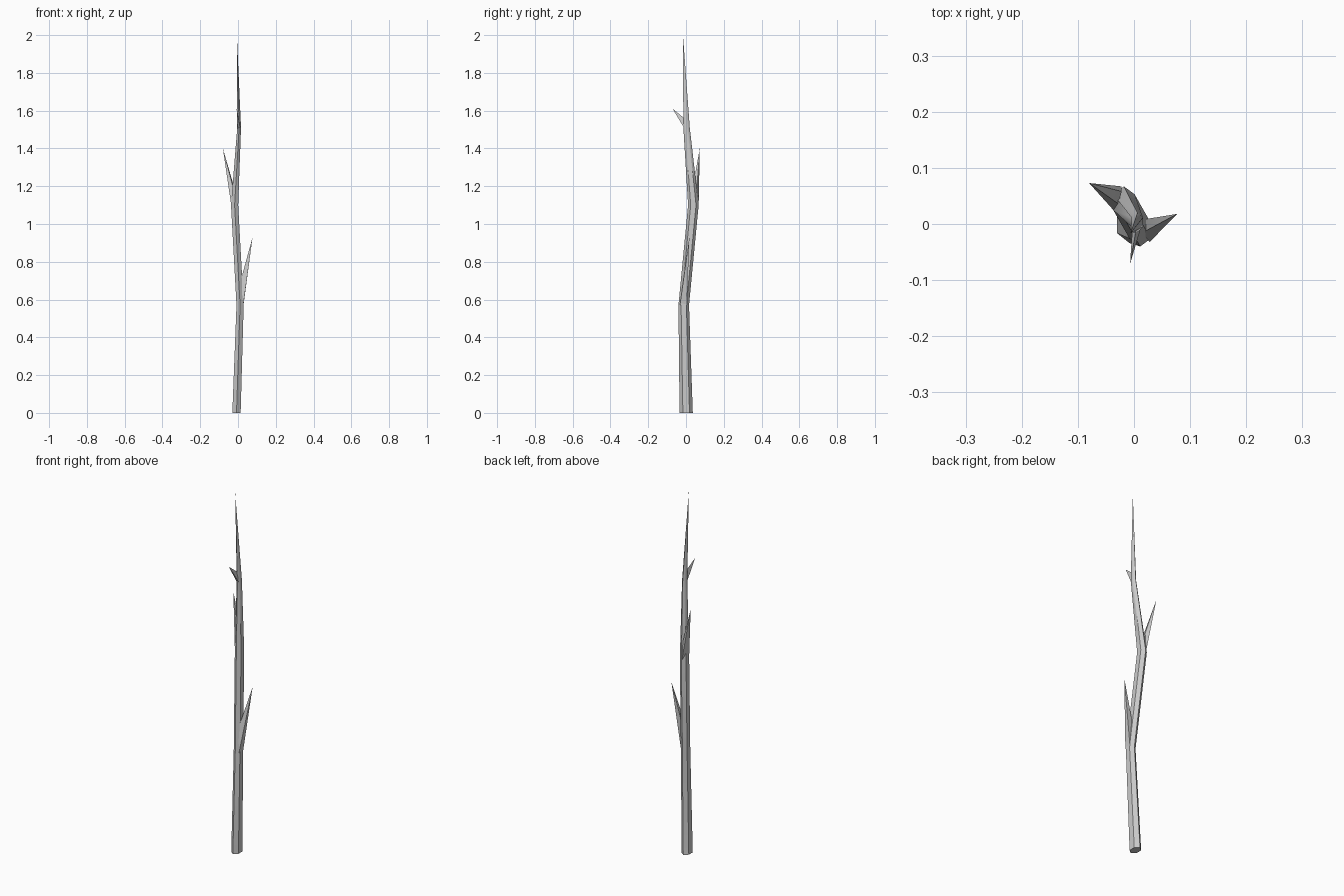
import bpy, bmesh
from math import sin, cos, pi, radians

if "Cube" in bpy.data.objects:
    bpy.data.objects.remove(bpy.data.objects["Cube"])

SIDES = 6


def finish(name, bm):
    bmesh.ops.recalc_face_normals(bm, faces=bm.faces[:])
    mesh = bpy.data.meshes.new(name)
    bm.to_mesh(mesh)
    bm.free()
    obj = bpy.data.objects.new(name, mesh)
    bpy.context.collection.objects.link(obj)
    bpy.ops.object.select_all(action='DESELECT')
    obj.select_set(True)
    bpy.context.view_layer.objects.active = obj
    bpy.ops.object.shade_smooth_by_angle(angle=radians(50))
    return obj


def trunk(name, rings, tip):
    # rings: centre x, y, z and half widths in x, y
    bm = bmesh.new()
    loops = []
    for x, y, z, rx, ry in rings:
        loops.append([bm.verts.new((x + rx / cos(pi / 6) * sin(2 * pi * i / SIDES),
                                    y + ry * cos(2 * pi * i / SIDES), z))
                      for i in range(SIDES)])
    bm.faces.new(loops[0])
    for a, b in zip(loops, loops[1:]):
        for i in range(SIDES):
            j = (i + 1) % SIDES
            bm.faces.new((a[i], a[j], b[j], b[i]))
    top = bm.verts.new(tip)
    for i in range(SIDES):
        bm.faces.new((loops[-1][i], loops[-1][(i + 1) % SIDES], top))
    return finish(name, bm)


def spike(name, base, tip):
    # tapering twig on a small base polygon buried in the trunk
    bm = bmesh.new()
    vs = [bm.verts.new(p) for p in base]
    t = bm.verts.new(tip)
    bm.faces.new(vs)
    for i in range(len(vs)):
        bm.faces.new((vs[i], vs[(i + 1) % len(vs)], t))
    return finish(name, bm)


# Bent main stem, tapering to a point
trunk("main_stem", [
    (-0.008, 0.001, 0.00, 0.022, 0.035),
    (0.011, -0.012, 0.57, 0.019, 0.028),
    (-0.018, 0.039, 1.10, 0.019, 0.028),
    (0.006, 0.003, 1.51, 0.010, 0.017),
], (-0.006, -0.016, 2.0))

# Side twigs
spike("lower_twig", [(0.028, -0.032, 0.57), (0.029, 0.004, 0.57), (0.016, 0.008, 0.70),
                     (0.014, -0.016, 0.70)], (0.077, 0.018, 0.93))
spike("middle_twig", [(-0.036, 0.024, 1.10), (-0.022, 0.067, 1.10), (-0.022, 0.058, 1.20),
                      (-0.028, 0.036, 1.20)], (-0.08, 0.073, 1.40))
spike("upper_twig", [(-0.003, -0.008, 1.505), (0.012, -0.008, 1.505),
                     (0.004, -0.009, 1.56)], (-0.007, -0.071, 1.61))
